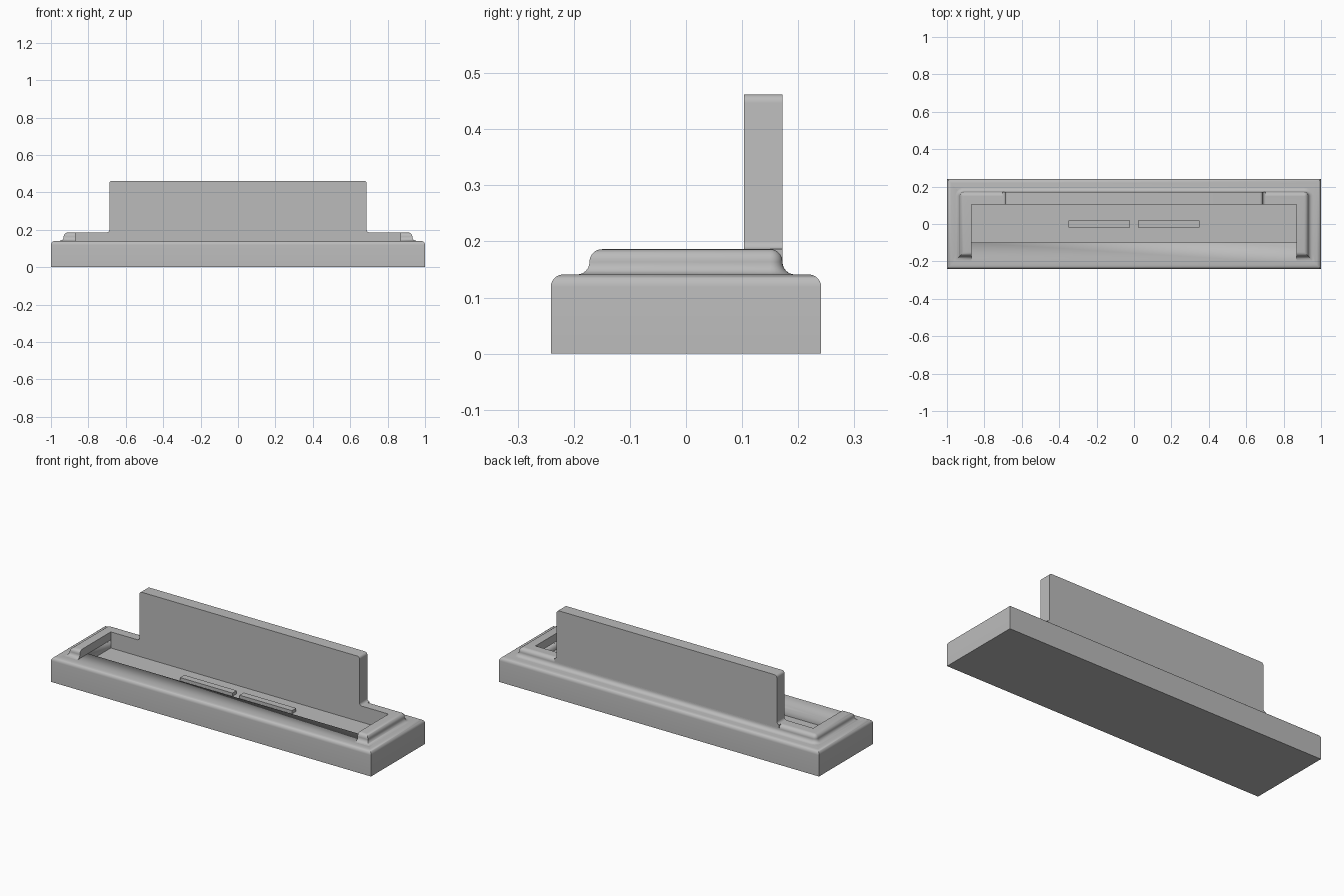
import bpy, bmesh
from math import sin, cos, pi, radians

cube = bpy.data.objects.get("Cube")
if cube:
    bpy.data.objects.remove(cube, do_unlink=True)

grey = bpy.data.materials.new("plain_grey")
grey.use_nodes = True
grey.diffuse_color = (0.5, 0.5, 0.5, 1)
grey.node_tree.nodes["Principled BSDF"].inputs["Base Color"].default_value = (0.5, 0.5, 0.5, 1)

BASE_TOP, RIM_TOP, FLOOR = 0.141, 0.186, 0.095
POCKET_X, POCKET_FRONT, POCKET_BACK = 0.868, -0.10, 0.104


def finish(name, bm, angle=35):
    bmesh.ops.recalc_face_normals(bm, faces=bm.faces)
    mesh = bpy.data.meshes.new(name)
    bm.to_mesh(mesh)
    bm.free()
    ob = bpy.data.objects.new(name, mesh)
    bpy.context.collection.objects.link(ob)
    mesh.materials.append(grey)
    bpy.ops.object.select_all(action="DESELECT")
    ob.select_set(True)
    bpy.context.view_layer.objects.active = ob
    bpy.ops.object.shade_smooth_by_angle(angle=radians(angle))
    return ob


def box(x0, x1, y0, y1, z0, z1):
    bm = bmesh.new()
    bmesh.ops.create_cube(bm, size=1)
    for v in bm.verts:
        v.co = (x1 if v.co.x > 0 else x0, y1 if v.co.y > 0 else y0, z1 if v.co.z > 0 else z0)
    return bm


def arc(cx, cy, r, start, end, steps=6):
    """Points on an arc, angles in quarter turns."""
    angles = [(start + (end - start) * i / steps) * pi / 2 for i in range(steps + 1)]
    return [(cx + r * cos(a), cy + r * sin(a)) for a in angles]


def loft(rings):
    """Closed solid through rings of equal point count."""
    bm = bmesh.new()
    loops = [[bm.verts.new(p) for p in ring] for ring in rings]
    for low, high in zip(loops, loops[1:]):
        for i in range(len(low)):
            j = (i + 1) % len(low)
            bm.faces.new((low[i], low[j], high[j], high[i]))
    bm.faces.new(loops[0][::-1])
    bm.faces.new(loops[-1])
    return bm


# Base slab with a rounded top edge
bm = box(-1, 1, -0.241, 0.241, 0, BASE_TOP)
top_edges = [e for e in bm.edges if all(v.co.z > 0.1 for v in e.verts)]
bmesh.ops.bevel(bm, geom=top_edges, offset=0.022, segments=6, profile=0.5, affect="EDGES")
base = finish("base", bm)

# Pocket cut into the base
cutter = finish("pocket_cutter", box(-POCKET_X, POCKET_X, POCKET_FRONT, POCKET_BACK, FLOOR, 0.3))
cutter.hide_render = True
cut = base.modifiers.new("pocket", "BOOLEAN")
cut.operation, cut.solver, cut.object = "DIFFERENCE", "EXACT", cutter
bpy.context.view_layer.objects.active = base
bpy.ops.object.modifier_apply(modifier="pocket")
bpy.data.objects.remove(cutter, do_unlink=True)


# U-shaped rim: coved at the foot, rounded at the top, straight inner walls
def rim_ring(offset, z):
    x, back, front = 0.932 + offset, 0.172 + offset, -0.172 - offset
    r = 0.022 + offset
    right = [(POCKET_X, POCKET_BACK), (POCKET_X, front), (x, front)]
    right += arc(x - r, back - r, r, 0, 1)
    left = [(-px, py) for px, py in reversed(right)]
    return [(px, py, z) for px, py in right + left]


COVE, ROUND = 0.022, 0.022
profile = [(0.022, BASE_TOP - 0.004)]
profile += [(px, pz) for px, pz in arc(COVE, BASE_TOP + COVE, COVE, 3, 2)]
profile += arc(-ROUND, RIM_TOP - ROUND, ROUND, 0, 1)
finish("rim", loft([rim_ring(o, z) for o, z in profile]))

# Upright back panel: rounded top corners, small coves where it meets the rim
half, top, r = 0.688, 0.462, 0.015
right = [(half + r, RIM_TOP - 0.02)]
right += arc(half + r, RIM_TOP + r, r, 3, 2)
right += arc(half - r, top - r, r, 0, 1)
outline = right + [(-x, z) for x, z in reversed(right)]
finish("back_panel", loft([[(x, y, z) for x, z in outline] for y in (0.103, 0.172)]))

# Two raised strips on the pocket floor
for name, side in (("left_strip", 1), ("right_strip", -1)):
    x0, x1 = sorted((side * 0.022, side * 0.35))
    finish(name, box(x0, x1, -0.018, 0.02, FLOOR - 0.005, FLOOR + 0.018))
